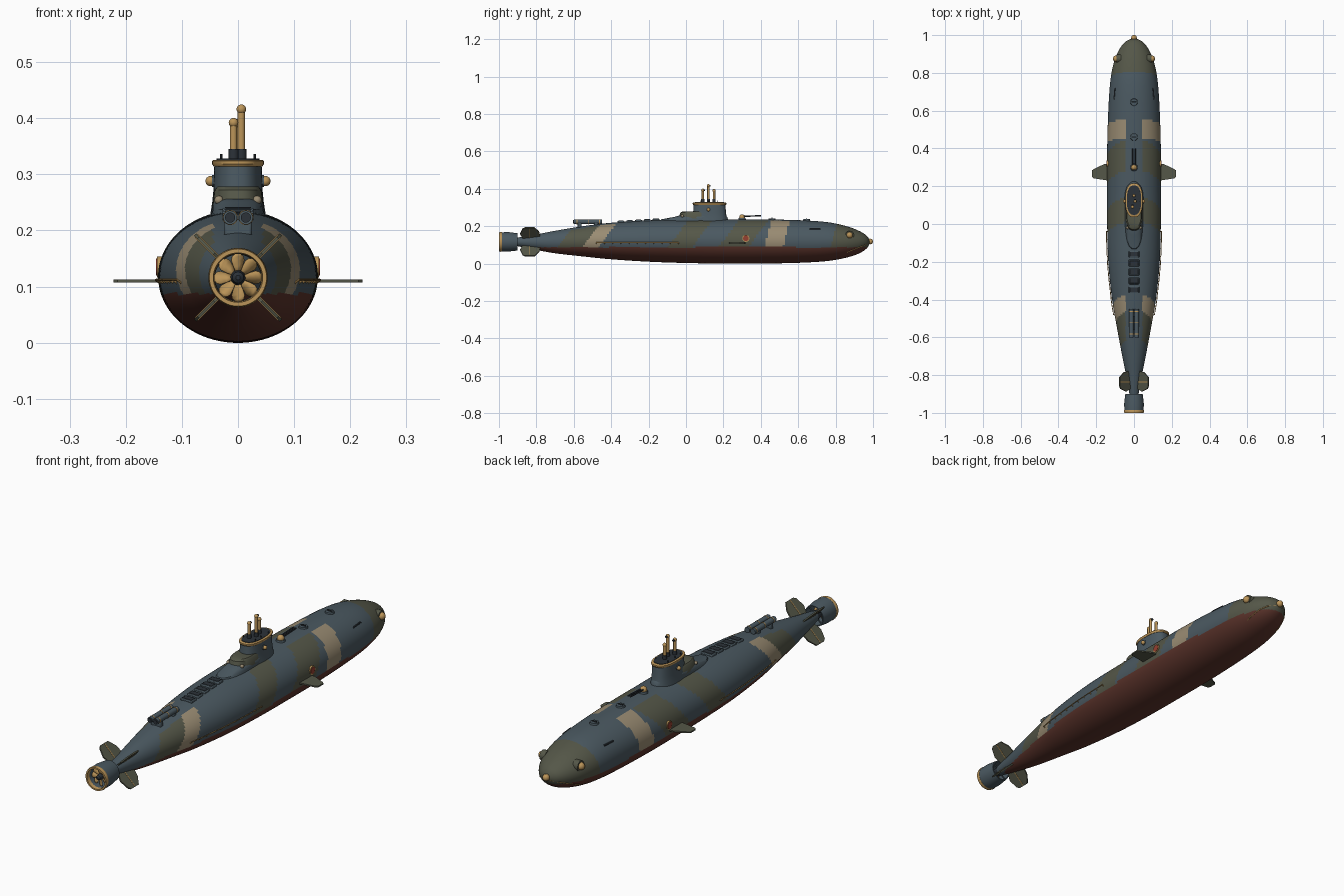
import bpy, bmesh, math
from mathutils import Vector, Matrix

cube = bpy.data.objects.get("Cube")
if cube:
    bpy.data.objects.remove(cube, do_unlink=True)


def material(name, colour):
    m = bpy.data.materials.new(name)
    m.use_nodes = True
    m.diffuse_color = (*colour, 1)
    bsdf = m.node_tree.nodes["Principled BSDF"]
    bsdf.inputs["Base Color"].default_value = (*colour, 1)
    bsdf.inputs["Roughness"].default_value = 0.6
    return m


SLATE = material("slate blue", (.07, .1, .12))
OLIVE = material("olive green", (.09, .095, .065))
TAN = material("sand tan", (.32, .26, .17))
RED = material("hull red", (.11, .035, .025))
BRASS = material("brass", (.5, .3, .1))
DARK = material("dark steel", (.025, .032, .04))
SIGNAL = material("signal red", (.3, .05, .03))


def finish(name, bm, *mats):
    bmesh.ops.recalc_face_normals(bm, faces=bm.faces)
    me = bpy.data.meshes.new(name)
    bm.to_mesh(me)
    bm.free()
    for m in mats:
        me.materials.append(m)
    me.shade_smooth()
    me.set_sharp_from_angle(angle=math.radians(35))
    ob = bpy.data.objects.new(name, me)
    bpy.context.collection.objects.link(ob)
    return ob


def loft(bm, rings, caps=True):
    """Skin closed rings of points, optionally capping the ends."""
    rows = [[bm.verts.new(p) for p in ring] for ring in rings]
    for a, b in zip(rows, rows[1:]):
        for i in range(len(a)):
            j = (i + 1) % len(a)
            bm.faces.new((a[i], a[j], b[j], b[i]))
    if caps:
        bm.faces.new(rows[0])
        bm.faces.new(rows[-1])


def rods(name, mat, specs, seg=16):
    """Cylinders or cones, each given as start, end, radius and end radius."""
    bm = bmesh.new()
    for p, q, r, *r2 in specs:
        p, q = Vector(p), Vector(q)
        rot = (q - p).to_track_quat('Z', 'Y').to_matrix().to_4x4()
        bmesh.ops.create_cone(bm, cap_ends=True, segments=seg, radius1=r, radius2=r2[0] if r2 else r,
                              depth=(q - p).length, matrix=Matrix.Translation((p + q) / 2) @ rot)
    return finish(name, bm, mat)


def tube(name, mat, paths, r):
    return rods(name, mat, [(p, q, r) for path in paths for p, q in zip(path, path[1:])], 8)


def balls(name, mat, centres, r):
    bm = bmesh.new()
    for c in centres:
        bmesh.ops.create_uvsphere(bm, u_segments=20, v_segments=12, radius=r, matrix=Matrix.Translation(c))
    return finish(name, bm, mat)


def boxes(name, mat, centres, size):
    bm = bmesh.new()
    for c in centres:
        bmesh.ops.create_cube(bm, matrix=Matrix.Translation(c) @ Matrix.Diagonal((*size, 1)))
    ob = finish(name, bm, mat)
    bev = ob.modifiers.new("soft edges", 'BEVEL')
    bev.width, bev.segments = min(size) * .2, 2
    return ob


def lathe(name, mat, profile, z, seg=48, closed=False):
    """Turn (y, radius) points round the shaft axis."""
    rings = [[(r * math.cos(a), y, z + r * math.sin(a)) for a in
              [math.tau * i / seg for i in range(seg)]] for y, r in profile]
    bm = bmesh.new()
    loft(bm, rings + rings[:1] if closed else rings, not closed)
    bmesh.ops.remove_doubles(bm, verts=bm.verts, dist=1e-6)
    return finish(name, bm, mat)


def tower(name, levels, *mats, n=48, power=.8):
    """Rounded prism from (z, aft y, fore y, half width) levels."""
    def s(v):
        return math.copysign(abs(v) ** power, v)
    rings = [[(w * s(math.sin(math.tau * i / n)), (a + b) / 2 + (b - a) / 2 * s(math.cos(math.tau * i / n)), z)
              for i in range(n)] for z, a, b, w in levels]
    bm = bmesh.new()
    loft(bm, rings)
    return finish(name, bm, *mats)


# Hull: stations of y, half width, keel height, deck height
STATIONS = [(-.9, .024, .093, .139), (-.8, .042, .073, .156), (-.7, .062, .055, .175), (-.55, .09, .038, .2),
            (-.4, .116, .023, .218), (-.2, .136, .01, .231), (0, .142, .003, .235), (.2, .142, 0, .236),
            (.4, .142, 0, .236), (.6, .136, .004, .232), (.75, .126, .013, .222), (.85, .108, .03, .202),
            (.92, .08, .052, .177), (.965, .045, .08, .15), (.985, .003, .112, .118)]


def spline(t):
    i = min(int(t), len(STATIONS) - 2)
    f = t - i
    a, b, c, d = [Vector(STATIONS[min(max(k, 0), len(STATIONS) - 1)]) for k in range(i - 1, i + 3)]
    return b + f / 2 * (c - a + f * (2 * a - 5 * b + 4 * c - d + f * (3 * (b - c) + d - a)))


STEPS = 16
sections = [spline(k / STEPS) for k in range((len(STATIONS) - 1) * STEPS + 1)]


def skin(y, z, side=1, out=0.0):
    """Point on the hull side at a given station and height."""
    s = min(sections, key=lambda v: abs(v[0] - y))
    mid, h = (s[2] + s[3]) / 2, (s[3] - s[2]) / 2
    return Vector((side * (s[1] * math.sqrt(max(0, 1 - ((z - mid) / h) ** 2)) + out), y, z))


def camouflage(c):
    u, v = c.y - .75 * (c.z - .15), c.y - .25 * (c.z - .15)
    if c.z < .087:
        return 3
    if v > .79:
        return 1
    if abs(c.x) < .045 and c.z > .18:
        return 0
    if -.507 < u < -.42 or .435 < v < .535:
        return 2
    return 1 if -.64 < u < -.5 or -.05 < u < .08 or .22 < u < .38 else 0


bm = bmesh.new()
N = 80
loft(bm, [[(w * math.cos(math.tau * i / N), y, (lo + hi) / 2 + (hi - lo) / 2 * math.sin(math.tau * i / N))
           for i in range(N)] for y, w, lo, hi in sections])
for f in bm.faces:
    f.material_index = camouflage(f.calc_center_median())
finish("hull", bm, SLATE, OLIVE, TAN, RED)

# Propeller in its duct
AXIS = .116
lathe("duct", SLATE, [(-.99, .051), (-.95, .052), (-.9, .046), (-.9, .041), (-.95, .043), (-.99, .043)], AXIS, closed=True)
lathe("duct_rim", BRASS, [(-1, .044), (-1, .051), (-.99, .053), (-.985, .0515), (-.985, .042)], AXIS, closed=True)
lathe("propeller_hub", DARK, [(-.99, .004), (-.985, .01), (-.96, .014), (-.89, .023)], AXIS)
bm = bmesh.new()
for k in range(8):
    turn = Matrix.Translation((0, 0, AXIS)) @ Matrix.Rotation(math.tau * k / 8, 4, 'Y')
    rows = [[bm.verts.new(turn @ Vector((s * w, -.966 + s * w * .5, r))) for s in (-1, 0, 1)]
            for r, w in ((.009, .003), (.02, .008), (.031, .0115), (.038, .01), (.042, .005))]
    for a, b in zip(rows, rows[1:]):
        for i in range(2):
            bm.faces.new((a[i], a[i + 1], b[i + 1], b[i]))
finish("propeller_blades", bm, BRASS).modifiers.new("thickness", 'SOLIDIFY').thickness = .002
struts = [math.pi / 4 + math.pi / 2 * k for k in range(4)]
rods("duct_struts", SLATE, [((0, -.91, AXIS), (.045 * math.cos(a), -.91, AXIS + .045 * math.sin(a)), .003)
                            for a in struts], 8)


def fins(name, mat, outline, thick, origins):
    """Flat fins; outline is (reach, y), origins give height and roll angle."""
    bm = bmesh.new()
    for z, a in origins:
        d, n = Vector((math.cos(a), 0, math.sin(a))), Vector((-math.sin(a), 0, math.cos(a)))
        loft(bm, [[d * r + Vector((0, y, z)) + n * s * thick for r, y in outline] for s in (-.5, .5)])
    return finish(name, bm, mat)


# Tail fins, hinge strips and bow planes
tail = [(AXIS, a) for a in struts]
fins("tail_fins", OLIVE, [(.02, -.87), (.06, -.887), (.1, -.873), (.108, -.86), (.108, -.81), (.075, -.785), (.02, -.775)], .006, tail)
fins("tail_fin_hinges", BRASS, [(.03, -.838), (.105, -.838), (.105, -.834), (.03, -.834)], .008, tail)
plane = [(.12, .225), (.15, .232), (.215, .242), (.222, .25), (.222, .284), (.215, .29), (.16, .316), (.12, .322)]
fins("right_bow_plane", OLIVE, [(-r, y) for r, y in plane], .006, [(.11, 0)])
fins("left_bow_plane", OLIVE, plane, .006, [(.11, 0)])

# Conning tower with trailing fairing
tower("tower_fairing", [(.215, -.15, .23, .05), (.237, -.13, .225, .046), (.25, -.06, .22, .045), (.256, -.04, .215, .04)], SLATE)
tower("tower_step", [(.24, -.04, .14, .046), (.272, -.03, .13, .042), (.278, -.02, .12, .037)], OLIVE)
tower("conning_tower", [(.225, .03, .222, .05), (.25, .036, .217, .046), (.27, .038, .214, .044), (.322, .042, .21, .042)], SLATE)
tower("tower_rim", [(.314, .039, .213, .0435), (.318, .036, .216, .046), (.324, .036, .216, .046), (.326, .04, .212, .043)], BRASS)
tower("bridge_floor", [(.32, .048, .204, .038), (.328, .048, .204, .038)], DARK)
rods("bridge_posts", DARK, [((s * .03, y, .32), (s * .03, y, .336), .002) for s in (-1, 1) for y in (.08, .12, .17)], 8)
rods("tower_lamp_mounts", SLATE, [((s * .03, .12, .288), (s * .046, .12, .288), .011) for s in (-1, 1)])
balls("tower_lamps", BRASS, [(s * .049, .12, .288) for s in (-1, 1)], .009)
balls("step_lamps", TAN, [(s * .034, -.02, .254) for s in (-1, 1)], .008)

# Periscopes and mast
masts = [(-.008, .09, .392), (.006, .12, .416), (0, .15, .39)]
rods("mast_sleeves", DARK, [((x, y, .32), (x, y, .345), .009) for x, y, z in masts])
rods("mast_tubes", BRASS, [((x, y, .34), (x, y, z), .0065) for x, y, z in masts])
balls("mast_heads", BRASS, masts, .0085)
rods("mast_eyepieces", DARK, [((x, y, z), (x, y + .012, z), .005) for x, y, z in masts[:2]])

# Foredeck hatches and gun
hatches = [(.46, .234), (.645, .229)]
rods("deck_hatches", SLATE, [((0, y, z - .008), (0, y, z + .008), .021, .018) for y, z in hatches], 24)
rods("hatch_handles", DARK, [((-.012, y, z + .01), (.012, y, z + .01), .003) for y, z in hatches], 8)
rods("gun_base", SLATE, [((0, .3, .225), (0, .3, .244), .022, .018)], 24)
balls("gun_mount", BRASS, [(0, .3, .248)], .0155)
rods("gun_barrels", DARK, [((s * .006, .3, .252), (s * .006, .4, .256), .0035) for s in (-1, 1)], 10)

# Afterdeck vents and twin launcher
vents = [(0, -.16 - .047 * k, .232 - .003 * k) for k in range(5)]
boxes("vent_frames", SLATE, vents, (.056, .036, .016))
boxes("vent_grilles", DARK, [(x, y, z + .007) for x, y, z in vents], (.046, .026, .006))
boxes("launcher_cradle", SLATE, [(0, y, .205) for y in (-.57, -.48)], (.05, .022, .03))
rods("launcher_tubes", SLATE, [((s * .014, -.6, .223), (s * .014, -.45, .223), .0125) for s in (-1, 1)], 20)
rods("launcher_muzzles", DARK, [((s * .014, -.604, .223), (s * .014, -.6, .223), .009) for s in (-1, 1)], 20)
rods("launcher_bands", BRASS, [((s * .014, y, .223), (s * .014, y + .004, .223), .0135)
                               for s in (-1, 1) for y in (-.585, -.525, -.465)], 20)

# Hull side fittings, mirrored
SIDES = (-1, 1)
run = [-.48 + .044 * k for k in range(11)]
tube("side_rails", BRASS, [[skin(y, .112, s, .005) for y in run] for s in SIDES], .002)
tube("rail_brackets", BRASS, [[skin(y, .106, s, -.002), skin(y, .112, s, .006)] for s in SIDES for y in run], .002)
rods("side_valves", BRASS, [(skin(.32, .135, s, -.01), skin(.32, .135, s, .003), .019) for s in SIDES], 24)
rods("side_valve_covers", SIGNAL, [(skin(.32, .135, s, 0), skin(.32, .135, s, .005), .015) for s in SIDES], 24)
tube("bow_trim", BRASS, [[skin(.86 + .02 * k, .06 + .008 * k, s, .001) for k in range(7)] for s in SIDES], .002)
tube("bow_slots", DARK, [[skin(.66, .185, s, -.001), skin(.72, .185, s, -.001)] for s in SIDES], .004)

# Bow lamps
rods("bow_lamp_collars", OLIVE, [(skin(.875, .152, s, -.02), skin(.875, .152, s, .005), .023) for s in SIDES], 24)
balls("bow_lamps", BRASS, [skin(.875, .152, s, .006) for s in SIDES], .0165)
balls("nose_lamp", BRASS, [(0, .985, .118)], .015)
